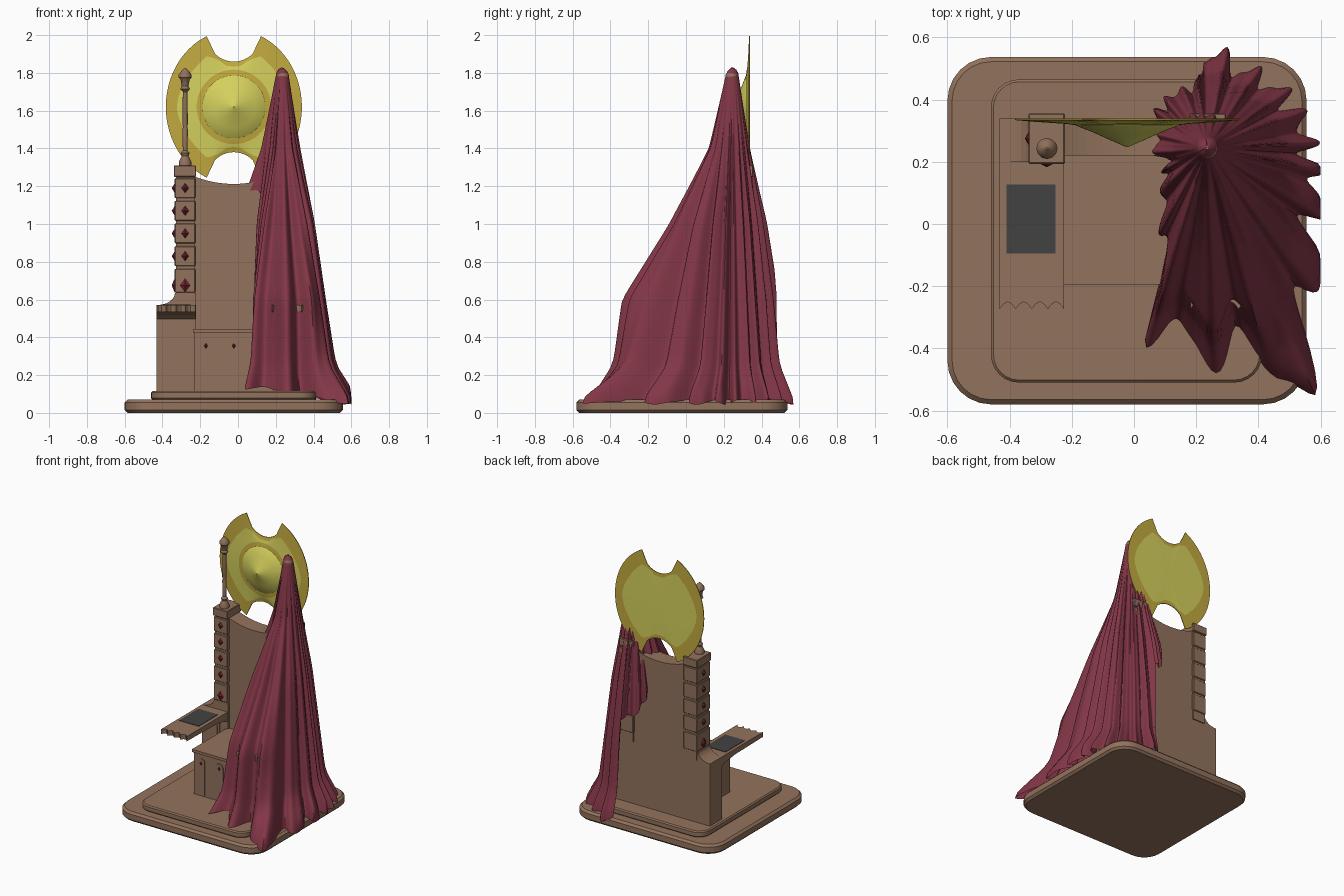
import bpy, bmesh, math
from math import sin, cos, radians, pi, sqrt

if "Cube" in bpy.data.objects:
    bpy.data.objects.remove(bpy.data.objects["Cube"])

CX = -0.022  # symmetry plane of the chair


def material(name, c):
    m = bpy.data.materials.new(name)
    m.diffuse_color = (*c, 1)
    m.use_nodes = True
    m.node_tree.nodes["Principled BSDF"].inputs["Base Color"].default_value = m.diffuse_color
    return m


WOOD = material("brown wood", (0.29, 0.17, 0.108))
CLOTH = material("wine cloth", (0.225, 0.037, 0.062))
RIM = material("old gold", (0.54, 0.40, 0.05))
YELLOW = material("pale gold", (0.66, 0.63, 0.11))
GREY = material("dark grey", (0.055, 0.055, 0.055))
GEM = material("dark red gem", (0.15, 0.014, 0.028))


def build(name, verts, faces, mats, smooth=None, bevel=0):
    me = bpy.data.meshes.new(name)
    me.from_pydata(verts, [], faces)
    bm = bmesh.new()
    bm.from_mesh(me)
    bmesh.ops.recalc_face_normals(bm, faces=bm.faces)
    bm.to_mesh(me)
    bm.free()
    ob = bpy.data.objects.new(name, me)
    bpy.context.collection.objects.link(ob)
    for m in mats:
        me.materials.append(m)
    if bevel:
        b = ob.modifiers.new("bevel", 'BEVEL')
        b.width, b.segments, b.limit_method = bevel, 1, 'ANGLE'
        b.angle_limit = radians(50)
    if smooth:
        bpy.context.view_layer.objects.active = ob
        ob.select_set(True)
        bpy.ops.object.shade_smooth_by_angle(angle=radians(smooth))
        ob.select_set(False)
    return ob


def prism(name, pts, a, b, axis, mat=WOOD, **kw):
    """Extrude a 2D outline along an axis from a to b."""
    place = {'x': lambda p, t: (t, p[0], p[1]), 'y': lambda p, t: (p[0], t, p[1]),
             'z': lambda p, t: (p[0], p[1], t)}[axis]
    n = len(pts)
    v = [place(p, a) for p in pts] + [place(p, b) for p in pts]
    f = [tuple(range(n)), tuple(range(n, 2 * n))]
    f += [(i, (i + 1) % n, n + (i + 1) % n, n + i) for i in range(n)]
    return build(name, v, f, [mat], **kw)


def box(name, x0, x1, y0, y1, z0, z1, mat=WOOD, **kw):
    return prism(name, [(x0, y0), (x1, y0), (x1, y1), (x0, y1)], z0, z1, 'z', mat, **kw)


def rounded(x0, x1, y0, y1, r, n=6):
    pts = []
    for k, (x, y) in enumerate([(x1 - r, y1 - r), (x0 + r, y1 - r), (x0 + r, y0 + r), (x1 - r, y0 + r)]):
        pts += [(x + r * cos(pi / 2 * (k + i / n)), y + r * sin(pi / 2 * (k + i / n))) for i in range(n + 1)]
    return pts


def lathe(name, x, y, prof, n=12):
    v = [(x + r * cos(2 * pi * i / n), y + r * sin(2 * pi * i / n), z) for r, z in prof for i in range(n)]
    f = [(k * n + i, k * n + (i + 1) % n, (k + 1) * n + (i + 1) % n, (k + 1) * n + i)
         for k in range(len(prof) - 1) for i in range(n)]
    f += [tuple(range(n)), tuple(range(len(v) - n, len(v)))]
    return build(name, v, f, [WOOD], smooth=35)


def gem(name, x, y, z, rx, ry, rz):
    v = [(x + rx, y, z), (x - rx, y, z), (x, y + ry, z), (x, y - ry, z), (x, y, z + rz), (x, y, z - rz)]
    f = [(a, b, c) for a in (0, 1) for b in (2, 3) for c in (4, 5)]
    build(name, v, f, [GEM])


# Stepped platform
prism("platform_lower", rounded(-0.60, 0.555, -0.58, 0.537, 0.14), 0, 0.07, 'z', bevel=0.015, smooth=30)
prism("platform_upper", rounded(-0.46, 0.412, -0.51, 0.465, 0.09), 0.07, 0.115, 'z', bevel=0.008, smooth=30)

# Seat with arched front panels
box("seat", CX - 0.21, CX + 0.21, -0.18, 0.23, 0.115, 0.43)
box("seat_top", CX - 0.215, CX + 0.215, -0.195, 0.23, 0.425, 0.445)
for k in (-1, 0, 1):
    ax = CX + 0.148 * k
    arch = [(ax - 0.03, 0.125), (ax + 0.03, 0.125)]
    arch += [(ax + 0.03 * cos(pi * i / 8), 0.36 + 0.03 * sin(pi * i / 8)) for i in range(9)]
    prism("seat_arch", arch, -0.186, -0.179, 'y')
    gem("seat_gem", ax, -0.186, 0.355, 0.01, 0.008, 0.014)

# Backrest with dipped top
back = [(CX - 0.21, 0.115), (CX + 0.21, 0.115)]
back += [(CX + 0.21 - 0.42 * i / 16, 1.212 + 0.04 * (1 - i / 8) ** 2) for i in range(17)]
prism("backrest", back, 0.22, 0.34, 'y')

# Mirrored side structures
for s in (-1, 1):
    def X(d):
        return CX + s * d
    # rear post with flared shoulder
    post = [(X(0.2), 0.115), (X(0.41), 0.115), (X(0.41), 0.57)]
    post += [(X(0.41 - 0.098 * sin(pi / 2 * i / 6)), 0.635 - 0.065 * cos(pi / 2 * i / 6)) for i in range(7)]
    post += [(X(0.2), 0.635)]
    prism("side_post", post, 0.2, 0.34, 'y')
    box("post_panel", X(0.365), X(0.262), 0.194, 0.201, 0.125, 0.475)
    box("post_panel_inset", X(0.347), X(0.28), 0.19, 0.195, 0.145, 0.455)
    # armrest: sloped underside, toothed front
    prism("armrest", [(0.21, 0.57), (-0.25, 0.57), (-0.25, 0.535), (0.05, 0.53), (0.17, 0.515), (0.21, 0.49)],
          X(0.203), X(0.41), 'x')
    teeth = [(X(0.203), -0.249)]
    for i in range(17):
        teeth.append((X(0.203 + 0.207 * i / 16), -0.274 + 0.024 * abs(sin(pi * i / 4))))
    teeth.append((X(0.41), -0.249))
    prism("armrest_teeth", teeth, 0.535, 0.57, 'z')
    box("armrest_pad", X(0.388), X(0.23), -0.095, 0.127, 0.569, 0.573, GREY)
    # banded tower
    box("tower_core", X(0.207), X(0.307), 0.203, 0.347, 0.57, 1.30)
    cuts = [0.63, 0.77, 0.89, 1.01, 1.13, 1.25]
    for a, b in zip(cuts, cuts[1:]):
        box("tower_block", X(0.203), X(0.313), 0.197, 0.353, a + 0.007, b - 0.007, bevel=0.004)
        z, h = (a + b) / 2, 0.038 if a < 0.7 else 0.026
        z = 0.675 if a < 0.7 else z
        gem("tower_gem_front", X(0.258), 0.197, z, h * 0.75, 0.014, h)
        gem("tower_gem_side", X(0.313), 0.275, z, 0.016, h * 0.75, h)
    box("tower_cap", X(0.2), X(0.318), 0.193, 0.356, 1.25, 1.31, bevel=0.004)
    # finial rod
    lathe("finial", X(0.258), 0.243, [(0.033, 1.31), (0.033, 1.33), (0.018, 1.36), (0.024, 1.375), (0.012, 1.39),
          (0.015, 1.50), (0.011, 1.515), (0.015, 1.53), (0.012, 1.70), (0.026, 1.715), (0.018, 1.73),
          (0.024, 1.765), (0.034, 1.775), (0.034, 1.79), (0.02, 1.81), (0.004, 1.825)])


def lerp(keys, t):
    for (a, u), (b, w) in zip(keys, keys[1:]):
        if t <= b:
            return u + (w - u) * max(0, (t - a) / (b - a))
    return keys[-1][1]


# Notched golden disc: rings from the rim to the dome tip, then a flat back
def fold(deg):
    d = abs((deg + 90) % 180 - 90)  # angle away from vertical
    return d


def outer(deg):
    d = radians(fold(deg))
    if fold(deg) < 20.2:
        return 0.38 * cos(d) - sqrt(max(0, 0.14 ** 2 - (0.38 * sin(d)) ** 2))
    return 1 / sqrt((sin(d) / 0.36) ** 2 + (cos(d) / 0.408) ** 2)


def inner(deg):
    return lerp([(0, 0.212), (10, 0.22), (20, 0.268), (28, 0.303), (40, 0.292), (60, 0.287), (90, 0.302)], fold(deg))


angs = [i * 1.5 for i in range(240)]
N = len(angs)
rings = [(outer, 0.334, 0), (inner, 0.329, 0), (lambda d: 0.197, 0.322, 1), (lambda d: 0.166, 0.318, 0)]
rings += [(lambda d, r=r: r, y, 1) for r, y in [(0.164, 0.316), (0.11, 0.295), (0.055, 0.27), (0.002, 0.247)]]
rings = [(outer, 0.339, 0), (inner, 0.34, 0)][::-1] + rings
verts, faces, idx = [], [], []
for k, (fn, y, m) in enumerate(rings):
    verts += [(CX + fn(a) * sin(radians(a)), y, 1.62 + fn(a) * cos(radians(a))) for a in angs]
    if k:
        for i in range(N):
            j = (i + 1) % N
            faces.append(((k - 1) * N + i, (k - 1) * N + j, k * N + j, k * N + i))
            idx.append(m)
verts.append((CX, 0.34, 1.62))
for i in range(N):
    faces.append((i, (i + 1) % N, len(verts) - 1))
    idx.append(1)
disc = build("golden_disc", verts, faces, [RIM, YELLOW], smooth=30)
for p, m in zip(disc.data.polygons, idx):
    p.material_index = m

# Draped cloth: (angle, hem height, radius at z 1.8, 1.4, 1.0, 0.6, 0.08)
drape = [
    (0, 0.05, 0.032, 0.09, 0.145, 0.195, 0.33), (45, 0.06, 0.032, 0.09, 0.15, 0.19, 0.29),
    (65, 0.06, 0.032, 0.09, 0.15, 0.20, 0.27), (92, 0.04, 0.032, 0.09, 0.16, 0.21, 0.31),
    (98, 0.78, 0.032, 0.09, 0.17, 0.23, 0.28), (130, 0.82, 0.032, 0.10, 0.18, 0.23, 0.23),
    (160, 1.05, 0.032, 0.11, 0.20, 0.20, 0.20), (182, 1.2, 0.032, 0.11, 0.25, 0.25, 0.25),
    (200, 1.15, 0.032, 0.10, 0.14, 0.15, 0.15), (212, 0.46, 0.032, 0.085, 0.14, 0.16, 0.17),
    (235, 0.45, 0.032, 0.09, 0.18, 0.235, 0.24), (249, 0.43, 0.032, 0.10, 0.26, 0.38, 0.39),
    (252, 0.12, 0.032, 0.11, 0.29, 0.45, 0.62), (270, 0.12, 0.032, 0.12, 0.31, 0.54, 0.66),
    (286, 0.07, 0.032, 0.12, 0.31, 0.55, 0.72), (294, 0.05, 0.032, 0.12, 0.30, 0.46, 0.80),
    (302, 0.05, 0.032, 0.11, 0.27, 0.38, 0.62), (320, 0.05, 0.032, 0.10, 0.20, 0.265, 0.44),
    (360, 0.05, 0.032, 0.09, 0.145, 0.195, 0.33)]
COLS, ROWS = 320, 44
verts, faces = [], []
for i in range(COLS):
    deg = 360 * i / COLS
    th = radians(deg)
    zb, *rad = [lerp([(d[0], d[c]) for d in drape], deg) for c in range(1, 7)]
    zb += 0.012 * sin(17 * th)
    wave = sin(20 * th + 1.4 * sin(3 * th)) + 0.4 * sin(33 * th + 1)
    prof = list(zip((-1.83, -1.82, -1.8, -1.4, -1.0, -0.6, -0.25, -0.08),
                    (0.003, 0.022, *rad[:4], rad[3] * 0.65 + rad[4] * 0.35, rad[4])))
    for k in range(ROWS + 1):
        z = 1.83 - (1.83 - zb) * (k / ROWS) ** 1.15
        amp = 0.075 * min(1, max(0, (1.75 - z) / 0.7)) + 0.05 * max(0, (0.3 - z) / 0.3)
        r = lerp(prof, -z) * (1 + amp * wave)
        verts.append((min(0.6, 0.235 + r * cos(th)), min(0.58, 0.245 + r * sin(th)), z))
        if k:
            a, b = i * (ROWS + 1) + k, (i + 1) % COLS * (ROWS + 1) + k
            faces.append((a - 1, a, b, b - 1))
cloth = build("draped_cloth", verts, faces, [CLOTH], smooth=60)
sm = cloth.modifiers.new("soften", 'SMOOTH')
sm.factor, sm.iterations = 0.4, 2
